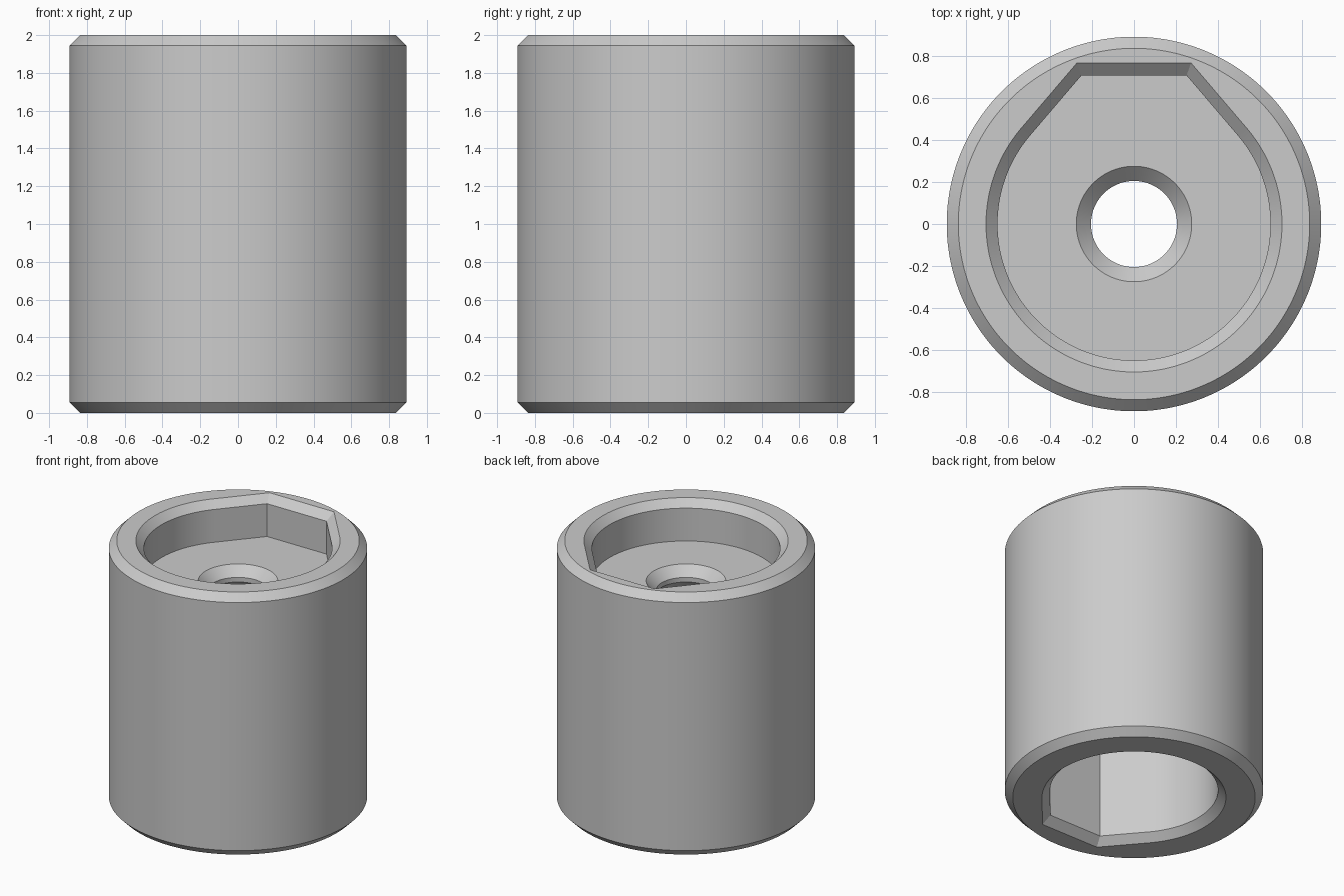
import bpy
import bmesh
from math import cos, sin, radians

cube = bpy.data.objects.get("Cube")
if cube:
    bpy.data.objects.remove(cube, do_unlink=True)

# Steps of 1.5 degrees, so that pocket corners fall on vertices
ANGLES = [1.5 * i for i in range(240)]
CORNER, TANGENT = 19.5, 49.5      # degrees away from the middle of the flat
FLAT = cos(radians(CORNER)) / cos(radians(TANGENT - CORNER))


def round_ring(bm, radius, z):
    return [bm.verts.new((radius * cos(radians(a)), radius * sin(radians(a)), z))
            for a in ANGLES]


def keyed_ring(bm, radius, z, facing):
    """Circle drawn out by two tangents to a flat at the facing angle."""
    ring = []
    for a in ANGLES:
        off = abs((a - facing + 180) % 360 - 180)
        r = radius
        if off <= CORNER:
            r = radius * FLAT / cos(radians(off))
        elif off < TANGENT:
            r = radius / cos(radians(TANGENT - off))
        ring.append(bm.verts.new((r * cos(radians(a)), r * sin(radians(a)), z)))
    return ring


def bridge(bm, lower, upper):
    n = len(lower)
    for i in range(n):
        j = (i + 1) % n
        bm.faces.new((lower[i], lower[j], upper[j], upper[i]))


height, outer, bevel = 2.0, 0.892, 0.055
floor_top, floor_bottom = 1.695, 1.52
upper_pocket, lower_pocket = 0.65, 0.58
hole, countersink = 0.205, 0.275
sink = countersink - hole

bm = bmesh.new()
rings = [
    # outer wall with bevelled ends
    round_ring(bm, outer - bevel, 0),
    round_ring(bm, outer, bevel),
    round_ring(bm, outer, height - bevel),
    round_ring(bm, outer - bevel, height),
    # shallow upper pocket, flat towards the back
    keyed_ring(bm, upper_pocket + bevel, height, 90),
    keyed_ring(bm, upper_pocket, height - bevel, 90),
    keyed_ring(bm, upper_pocket, floor_top, 90),
    # countersunk hole through the web
    round_ring(bm, countersink, floor_top),
    round_ring(bm, hole, floor_top - sink),
    round_ring(bm, hole, floor_bottom + sink),
    round_ring(bm, countersink, floor_bottom),
    # deep, narrower lower pocket, flat towards the front
    keyed_ring(bm, lower_pocket, floor_bottom, 270),
    keyed_ring(bm, lower_pocket, bevel, 270),
    keyed_ring(bm, lower_pocket + bevel, 0, 270),
]
for k, ring in enumerate(rings):
    bridge(bm, ring, rings[(k + 1) % len(rings)])
bmesh.ops.recalc_face_normals(bm, faces=bm.faces)

mesh = bpy.data.meshes.new("coupling_sleeve")
bm.to_mesh(mesh)
bm.free()
sleeve = bpy.data.objects.new("coupling_sleeve", mesh)
bpy.context.collection.objects.link(sleeve)

# Plain grey material
grey = bpy.data.materials.new("light_grey")
grey.use_nodes = True
colour = (0.6, 0.6, 0.6, 1)
grey.diffuse_color = colour
grey.node_tree.nodes["Principled BSDF"].inputs["Base Color"].default_value = colour
mesh.materials.append(grey)

bpy.ops.object.select_all(action='DESELECT')
sleeve.select_set(True)
bpy.context.view_layer.objects.active = sleeve
bpy.ops.object.shade_smooth_by_angle(angle=radians(30))
